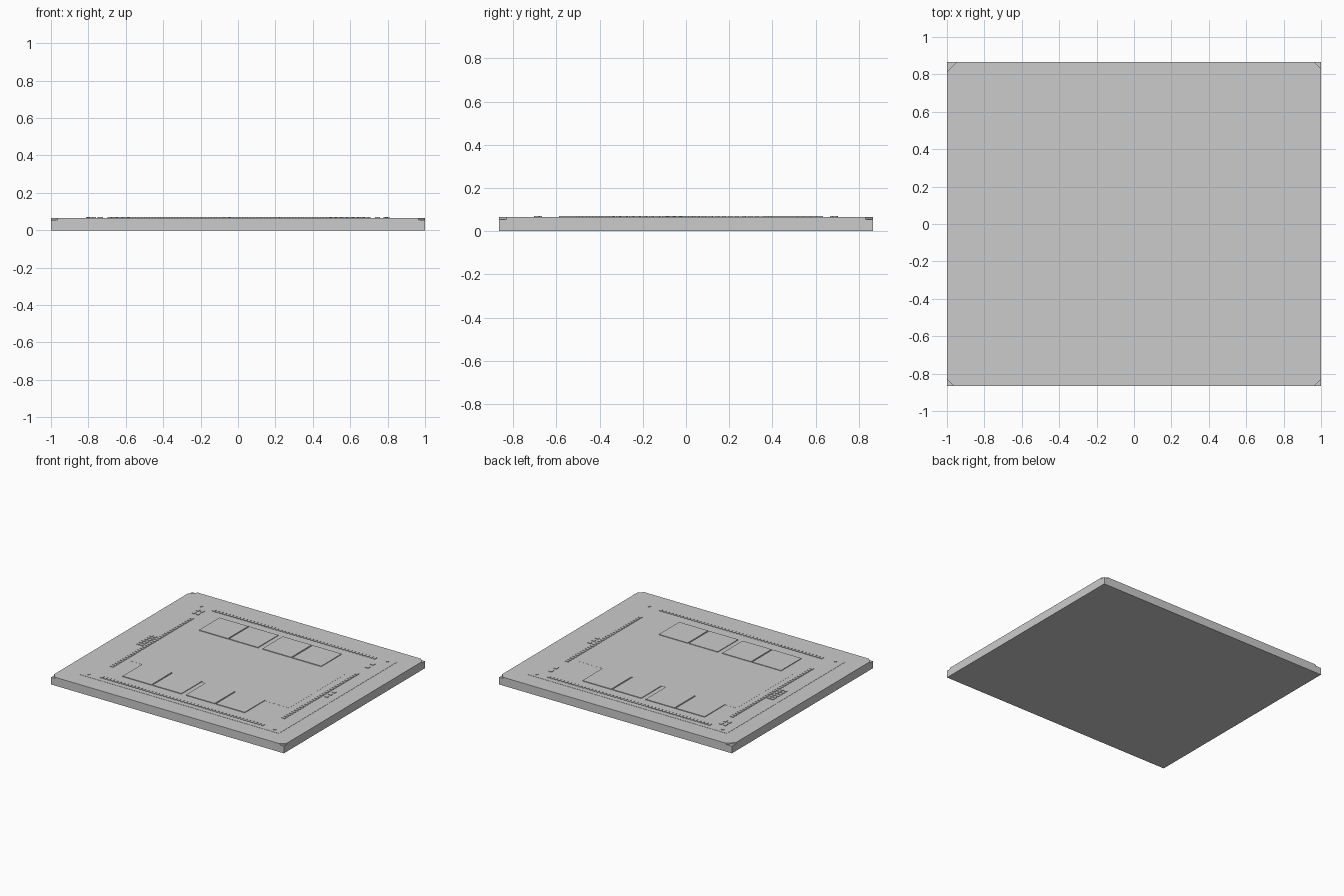
import bpy, bmesh

if "Cube" in bpy.data.objects:
    bpy.data.objects.remove(bpy.data.objects["Cube"])

W, D = 1.0, 0.865          # half width and half depth of the package
Z_BASE, Z_PLATE, Z_PANEL = 0.055, 0.065, 0.0665


def finish(name, bm):
    bmesh.ops.recalc_face_normals(bm, faces=bm.faces)
    mesh = bpy.data.meshes.new(name)
    bm.to_mesh(mesh)
    bm.free()
    obj = bpy.data.objects.new(name, mesh)
    bpy.context.collection.objects.link(obj)
    return obj


def slab(name, outline, z0, z1):
    """Extrude a flat outline from z0 to z1."""
    bm = bmesh.new()
    face = bm.faces.new([bm.verts.new((x, y, z0)) for x, y in outline])
    ext = bmesh.ops.extrude_face_region(bm, geom=[face], use_keep_orig=True)
    verts = [g for g in ext["geom"] if isinstance(g, bmesh.types.BMVert)]
    bmesh.ops.translate(bm, verts=verts, vec=(0, 0, z1 - z0))
    return finish(name, bm)


def rect(x0, x1, y0, y1):
    return [(x0, y0), (x1, y0), (x1, y1), (x0, y1)]


def cut_rect(w, d, bl, br, tr, tl):
    """Rectangle with each corner cut off by its own amount."""
    return [(-w + bl, -d), (w - br, -d), (w, -d + br), (w, d - tr),
            (w - tr, d), (-w + tl, d), (-w, d - tl), (-w, -d + bl)]


def boxes(name, spots, sx, sy, z0, z1):
    """Many small equal boxes in one mesh."""
    bm = bmesh.new()
    for x, y in spots:
        made = bmesh.ops.create_cube(bm, size=1)["verts"]
        bmesh.ops.scale(bm, verts=made, vec=(sx, sy, z1 - z0))
        bmesh.ops.translate(bm, verts=made, vec=(x, y, (z0 + z1) / 2))
    return finish(name, bm)


def span(a, b, n):
    return [a + (b - a) * i / (n - 1) for i in range(n)]


# Substrate and the corner-cut plate on top of it
slab("substrate", rect(-W, W, -D, D), 0, Z_BASE)
slab("top_plate", cut_rect(W, D, 0.035, 0.035, 0.035, 0.05), Z_BASE, Z_PLATE)

# Inner panel and the thin central die
slab("inner_panel", cut_rect(0.862, 0.73, 0.008, 0.008, 0.008, 0.008), Z_PLATE, Z_PANEL)
slab("central_die", rect(-0.68, 0.68, -0.343, 0.347), Z_PANEL, Z_PANEL + 0.0007)

# Memory blocks: two rows of four
for row, (y0, y1) in (("back", (0.35, 0.6)), ("front", (-0.588, -0.338))):
    for i, x0 in enumerate((-0.58, -0.322, -0.036, 0.222)):
        slab(f"memory_block_{row}_{i + 1}", rect(x0, x0 + 0.248, y0, y1), Z_PANEL, 0.0715)

# Rows of tiny capacitors along the four sides
ZC = Z_PANEL + 0.004
boxes("capacitors_back", [(x, 0.68) for x in span(-0.68, 0.70, 47)], 0.018, 0.026, Z_PANEL, ZC)
boxes("capacitors_front", [(x, -0.68) for x in span(-0.69, 0.69, 47)], 0.018, 0.026, Z_PANEL, ZC)
boxes("capacitors_left", [(-0.735, y) for y in span(-0.49, 0.48, 33)], 0.026, 0.018, Z_PANEL, ZC)
boxes("capacitors_right", [(0.745, y) for y in span(-0.5, 0.39, 30)], 0.026, 0.018, Z_PANEL, ZC)

# Small component clusters beside the rows
boxes("cluster_left", [(x, y) for x in (-0.80, -0.77) for y in span(-0.08, 0.08, 6)],
      0.02, 0.018, Z_PANEL, ZC)
boxes("cluster_back_left", [(x, y) for x in (-0.775, -0.74) for y in span(0.57, 0.62, 2)],
      0.02, 0.03, Z_PANEL, ZC)
boxes("cluster_right", [(0.79, y) for y in span(-0.04, 0.05, 3)], 0.026, 0.018, Z_PANEL, ZC)
boxes("cluster_back_right", [(0.745, y) for y in span(0.53, 0.59, 2)], 0.026, 0.03, Z_PANEL, ZC)

# Round alignment marks in the corners
for sx in (-1, 1):
    for sy in (-1, 1):
        bpy.ops.mesh.primitive_cylinder_add(vertices=16, radius=0.013, depth=0.003,
                                            location=(sx * 0.80, sy * 0.69, Z_PANEL + 0.0015))
        bpy.context.object.name = "alignment_mark"
        bpy.ops.object.shade_smooth_by_angle()
